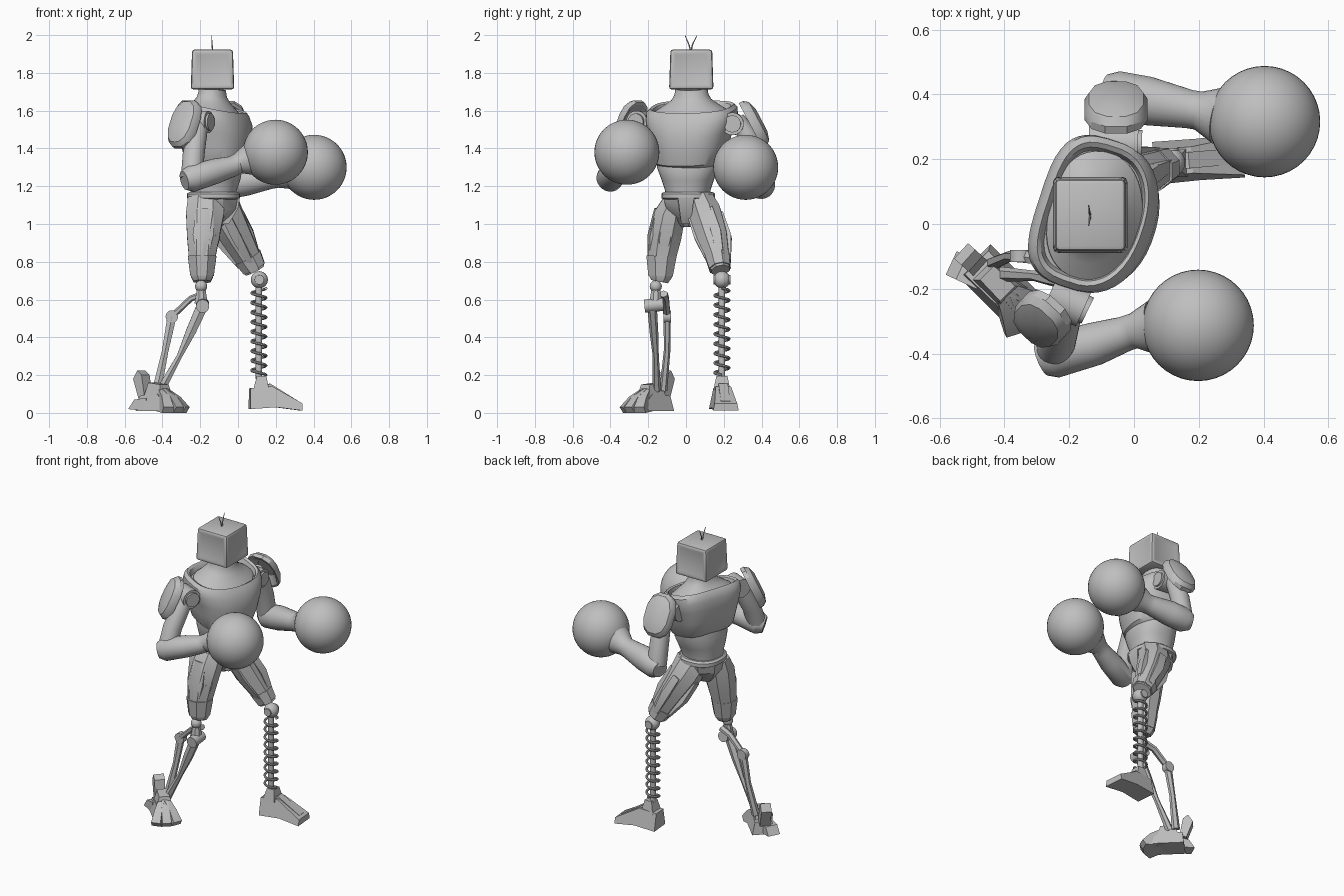
import bpy, bmesh
from math import pi, sin, cos, radians
from mathutils import Vector, Matrix

if "Cube" in bpy.data.objects:
    bpy.data.objects.remove(bpy.data.objects["Cube"])

gray = (0.52, 0.52, 0.52, 1)
metal = bpy.data.materials.new("plain gray")
metal.use_nodes = True
metal.diffuse_color = gray
metal.node_tree.nodes["Principled BSDF"].inputs["Base Color"].default_value = gray


def finish(bm, name):
    bmesh.ops.recalc_face_normals(bm, faces=bm.faces)
    mesh = bpy.data.meshes.new(name)
    bm.to_mesh(mesh)
    bm.free()
    mesh.materials.append(metal)
    ob = bpy.data.objects.new(name, mesh)
    bpy.context.collection.objects.link(ob)
    bpy.ops.object.select_all(action='DESELECT')
    ob.select_set(True)
    bpy.context.view_layer.objects.active = ob
    bpy.ops.object.shade_smooth_by_angle(angle=radians(32))
    return ob


def skin(name, rings):
    """Join a list of point rings into a capped surface."""
    bm = bmesh.new()
    rows = [[bm.verts.new(p) for p in r] for r in rings]
    n = len(rows[0])
    for a, b in zip(rows, rows[1:]):
        for i in range(n):
            j = (i + 1) % n
            bm.faces.new((a[i], a[j], b[j], b[i]))
    bm.faces.new(rows[0])
    bm.faces.new(rows[-1])
    return finish(bm, name)


def oval(sides, rx, ry, front=2, back=2):
    """Superellipse points, squarer behind if wanted; low side counts face the axes."""
    k = 1 / cos(pi / sides) if sides <= 8 else 1
    pts = []
    for i in range(sides):
        t = 2 * pi * (i + 0.5) / sides
        c, s = cos(t), sin(t)
        e = 2 / (front if c > 0 else back)
        pts.append((k * rx * abs(c) ** e * (1 if c > 0 else -1),
                    k * ry * abs(s) ** e * (1 if s > 0 else -1)))
    return pts


def frame(z, ref):
    z = z.normalized()
    y = z.cross(Vector(ref)).normalized()
    return Matrix((y.cross(z), y, z)).transposed()


def tube(name, path, sides=24, ref=(1, 0, 0)):
    """Sweep an oval along (x, y, z, radius along ref[, other radius])."""
    pts = [Vector(p[:3]) for p in path]
    rings = []
    for i, p in enumerate(path):
        m = frame(pts[min(i + 1, len(pts) - 1)] - pts[max(i - 1, 0)], ref)
        rings.append([pts[i] + m @ Vector((u, v, 0)) for u, v in oval(sides, p[3], p[-1])])
    return skin(name, rings)


def stack(name, layers, yaw=0, tilt=0, sides=40, front=2.3, back=2.3):
    """Loft horizontal ovals: (x, y, z, half depth, half width)."""
    turn = Matrix.Rotation(radians(yaw), 3, 'Z')
    return skin(name, [[Vector((x, y, z)) + turn @ Vector((u, v, tilt * u))
                        for u, v in oval(sides, rx, ry, front, back)]
                       for x, y, z, rx, ry in layers])


def ball(name, loc, r):
    bm = bmesh.new()
    bmesh.ops.create_uvsphere(bm, u_segments=40, v_segments=24, radius=r,
                              matrix=Matrix.Translation(loc))
    return finish(bm, name)


def prism(name, outline, half, loc, yaw=0, taper=0):
    """Side outline (x, z) given width; taper narrows it toward the top."""
    zs = [p[1] for p in outline]
    low, span = min(zs), max(zs) - min(zs)
    m = Matrix.Translation(loc) @ Matrix.Rotation(radians(yaw), 4, 'Z')
    return skin(name, [[m @ Vector((x, side * half * (1 - taper * (z - low) / span), z))
                        for x, z in outline] for side in (-1, 1)])


def shield(name, loc, normal, high, wide):
    """Hollow domed shoulder plate."""
    m = frame(Vector(normal), (0, 0, 1))
    prof = [(.5, .012), (.88, -.02), (1, -.02), (1, .005), (.86, .03), (.5, .045)]
    return skin(name, [[Vector(loc) + m @ Vector((u, v, d))
                        for u, v in oval(12, high * s, wide * s, 2.5, 2.5)] for s, d in prof])


# Head: tapered rounded box with shallow sloped panels
bm = bmesh.new()
bmesh.ops.create_cube(bm, size=1)
for v in bm.verts:
    k = 0.94 if v.co.z > 0 else 1
    v.co = Vector((v.co.x * .23 * k - .135, v.co.y * .235 * k + .028, v.co.z * .212 + 1.818))
bmesh.ops.bevel(bm, geom=list(bm.edges), offset=.014, segments=2, affect='EDGES', profile=.5)
panels = [f for f in bm.faces if f.calc_area() > .02 and abs(f.normal.z) < .5]
bmesh.ops.inset_individual(bm, faces=panels, thickness=.006, depth=0)
bmesh.ops.inset_individual(bm, faces=panels, thickness=.018, depth=-.005)
finish(bm, "head")
for name, tip in (("antenna_right", -.005), ("antenna_left", .058)):
    tube(name, [(-.135, .026, 1.91, .003), (-.137, .024 + (tip - .024) * .3, 1.95, .003),
                (-.14, tip, 1.998, .0015)], 6)

# Neck and torso
stack("neck", [(-.12, .025, 1.54, .15, .2), (-.12, .025, 1.592, .143, .2), (-.122, .025, 1.625, .112, .15),
               (-.128, .027, 1.655, .088, .107), (-.133, .028, 1.685, .074, .09),
               (-.135, .028, 1.72, .07, .085)], -12, -.2, front=2, back=2.4)
stack("chest", [(-.12, .015, 1.32, .13, .165), (-.118, .015, 1.34, .155, .18),
                (-.115, .02, 1.42, .178, .2), (-.115, .022, 1.5, .186, .222), (-.118, .025, 1.56, .183, .24),
                (-.12, .026, 1.6, .168, .238), (-.12, .026, 1.62, .153, .22),
                (-.12, .026, 1.612, .143, .205), (-.12, .026, 1.58, .135, .195)],
      -18, -.22, front=2.25, back=3.4)
stack("abdomen", [(-.13, .01, 1.12, .12, .115), (-.13, .01, 1.18, .12, .12),
                  (-.125, .01, 1.24, .135, .14), (-.12, .012, 1.3, .142, .165),
                  (-.12, .015, 1.36, .13, .165)], -8, -.08)
stack("belt", [(-.13, .012, 1.13, .128, .13), (-.13, .012, 1.137, .14, .142),
               (-.13, .012, 1.16, .14, .142), (-.13, .012, 1.17, .128, .13)])
stack("pelvis", [(-.13, .01, 1.14, .128, .13), (-.13, .01, 1.08, .118, .115),
                 (-.13, .005, 1.03, .085, .06), (-.13, 0, .985, .045, .025)], sides=8, front=2, back=2)
prism("front_guard", [(-.03, 1.14), (.01, 1.14), (0, 1.08), (-.05, 1), (-.09, 1)],
      .025, (0, 0, 0), taper=-.7)

# Arms: shoulder joint, plate, upper arm, forearm and round glove
tube("right_shoulder_joint", [(-.26, -.215, 1.54, .06), (-.155, -.262, 1.54, .06)], ref=(0, 0, 1))
tube("right_shoulder_cap", [(-.2, -.24, 1.54, .045), (-.143, -.268, 1.54, .045)], ref=(0, 0, 1))
tube("left_shoulder_joint", [(-.14, .25, 1.53, .06), (.012, .245, 1.53, .06)], ref=(0, 0, 1))
tube("left_shoulder_cap", [(-.1, .25, 1.53, .045), (.024, .245, 1.53, .045)], ref=(0, 0, 1))
shield("right_shoulder_plate", (-.285, -.295, 1.53), (-.6, -.65, .4), .138, .09)
shield("left_shoulder_plate", (-.055, .36, 1.53), (0, .87, .46), .138, .1)
tube("right_upper_arm", [(-.2, -.25, 1.56, .04), (-.215, -.285, 1.48, .052),
                         (-.235, -.35, 1.37, .058), (-.245, -.395, 1.24, .058)])
tube("left_upper_arm", [(-.055, .27, 1.56, .04), (-.055, .32, 1.48, .052),
                        (-.06, .36, 1.37, .058), (-.06, .39, 1.22, .06)])
tube("right_forearm", [(-.285, -.42, 1.23, .052), (-.25, -.405, 1.24, .072), (-.12, -.37, 1.28, .067),
                       (-.03, -.34, 1.305, .055), (0, -.33, 1.32, .055), (.06, -.32, 1.34, .085)], ref=(0, 0, 1))
tube("left_forearm", [(-.1, .415, 1.2, .05), (-.06, .4, 1.205, .074), (.04, .38, 1.225, .076),
                      (.17, .355, 1.245, .06), (.2, .35, 1.25, .06), (.265, .335, 1.27, .09)], ref=(0, 0, 1))
ball("right_glove", (.198, -.313, 1.38), .172)
ball("left_glove", (.403, .316, 1.3), .172)

# Thighs: faceted shells with raised plates and a knee cuff
tube("right_thigh", [(-.17, -.055, 1.13, .095, .06), (-.175, -.085, 1.05, .1, .082),
                     (-.185, -.11, .93, .085, .085), (-.19, -.128, .82, .07, .074),
                     (-.19, -.135, .72, .058, .06), (-.19, -.14, .695, .045, .045)], 8)
tube("right_thigh_side_plate", [(-.175, -.145, 1.08, .045, .02), (-.185, -.175, .94, .055, .025),
                                (-.19, -.182, .82, .03, .02)], 6)
tube("right_thigh_front_plate", [(-.105, -.085, 1.06, .02, .04), (-.12, -.11, .93, .024, .05),
                                 (-.14, -.125, .84, .02, .035)], 6)
tube("right_knee_cuff", [(-.19, -.13, .83, .076, .08), (-.19, -.135, .725, .062, .065)], 8)
tube("left_thigh", [(-.1, .075, 1.13, .1, .07), (-.075, .1, 1.06, .095, .085),
                    (-.005, .14, .93, .08, .08), (.055, .17, .82, .066, .06),
                    (.09, .183, .755, .055, .048)], 8)
for name, side, lift in (("left_thigh_outer_ridge", .075, 0), ("left_thigh_inner_ridge", -.07, 0),
                         ("left_thigh_front_ridge", .02, .06), ("left_thigh_back_ridge", .01, -.075)):
    tube(name, [(-.065 + lift, .1 + side, 1.05 + lift * .45, .024),
                (-.005 + lift, .14 + side, .93 + lift * .45, .026),
                (.065 + lift * .7, .172 + side * .65, .8 + lift * .3, .016)], 4)
tube("left_knee_cuff", [(.052, .168, .825, .074, .064), (.086, .18, .765, .062, .056)], 8)

# Left lower leg: ball knee, coil spring around a rod, and boot
ball("left_knee_ball", (.113, .19, .705), .045)
tube("left_knee_axle", [(.113, .145, .705, .025), (.113, .235, .705, .025)])
tube("left_shin_rod", [(.11, .19, .7, .018), (.11, .19, .18, .018)], 12)
turns, steps = 9, 18
tube("left_shin_spring", [(.11 + .038 * cos(2 * pi * i / steps), .19 + .038 * sin(2 * pi * i / steps),
                           .66 - .46 * i / (turns * steps), .007)
                          for i in range(turns * steps + 1)], 8, (0, 0, 1))
prism("left_ankle", [(.08, .12), (.165, .12), (.15, .195), (.1, .195)], .045, (0, .19, 0), taper=.35)
prism("left_foot", [(.062, .02), (.2, .03), (.338, .012), (.338, .05), (.18, .14), (.062, .13)],
      .068, (0, .182, 0), yaw=5, taper=.4)
prism("left_foot_ridge", [(.15, .1), (.32, .04), (.32, .062), (.17, .155), (.13, .14)],
      .025, (0, .182, 0), yaw=5)

# Right lower leg: two slim struts with round pivots
ball("right_knee_ball", (-.195, -.16, .67), .032)
tube("right_knee_link", [(-.195, -.16, .66, .022), (-.195, -.16, .58, .035)], 8)
tube("right_knee_axle", [(-.187, -.22, .565, .035), (-.187, -.12, .575, .035)], ref=(0, 0, 1))
tube("right_rear_link", [(-.18, -.12, .63, .022, .016), (-.25, -.11, .605, .02, .014),
                         (-.35, -.1, .51, .018, .014)], 6, (0, 1, 0))
tube("right_rear_pivot", [(-.35, -.118, .51, .033), (-.35, -.08, .51, .033)], ref=(0, 0, 1))
tube("right_rear_strut", [(-.35, -.1, .51, .024, .016), (-.385, -.1, .33, .017, .015),
                          (-.43, -.12, .12, .024, .018)], 6)
tube("right_front_strut", [(-.187, -.18, .57, .03, .022), (-.25, -.17, .43, .026, .02),
                           (-.31, -.16, .3, .014, .014), (-.41, -.155, .12, .022, .02)], 6)

# Right foot: plated heel, ankle block and claws pointing forward
base = (-.415, -.19, 0)
prism("right_ankle", [(-.08, .05), (.06, .05), (.035, .15), (-.055, .16)], .055, base, -45, .45)
prism("right_sole", [(-.11, .01), (.08, .01), (.09, .05), (.03, .1), (-.1, .09)], .07, base, -45, .3)
prism("right_heel_fin", [(-.12, .07), (-.08, .09), (-.1, .2), (-.13, .225), (-.16, .18)], .032, base, -42)
prism("right_heel_spur", [(-.165, .02), (-.06, .01), (-.06, .08), (-.13, .07)], .04, base, -25)
for name, spread in (("right_outer_claw", -72), ("right_middle_claw", -47), ("right_inner_claw", -22)):
    prism(name, [(.03, .01), (.14, 0), (.16, .03), (.11, .085), (.04, .13)], .032, base, spread, .4)
